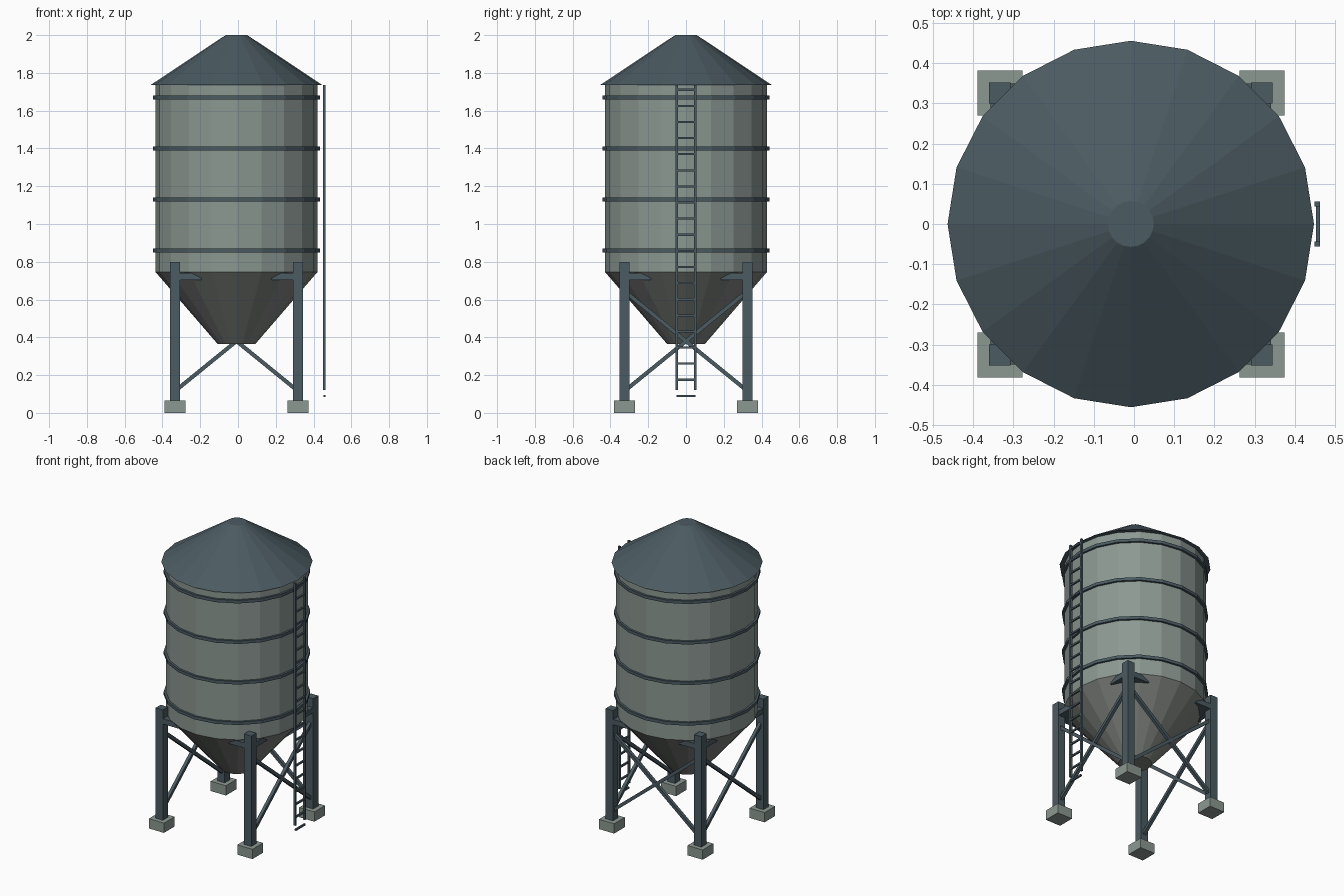
import bpy
import math
from mathutils import Vector

cube = bpy.data.objects.get("Cube")
if cube:
    bpy.data.objects.remove(cube, do_unlink=True)

SIDES = 20
CX = -0.008          # tank axis; the ladder balances the width
LEG = 0.326          # leg offset from the tank axis


def srgb(r, g, b):
    def lin(c):
        c /= 255
        return c / 12.92 if c <= 0.04045 else ((c + 0.055) / 1.055) ** 2.4
    return (lin(r), lin(g), lin(b), 1)


def make_material(name, color):
    m = bpy.data.materials.new(name)
    m.use_nodes = True
    m.diffuse_color = color
    m.node_tree.nodes["Principled BSDF"].inputs["Base Color"].default_value = color
    return m


steel = make_material("dark_slate_steel", srgb(75, 91, 98))
galvanised = make_material("galvanised_grey", srgb(140, 152, 146))
hopper_grey = make_material("hopper_grey", srgb(124, 128, 124))


def finish(name, mat):
    ob = bpy.context.object
    ob.name = name
    ob.data.name = name
    ob.data.materials.append(mat)
    return ob


def frustum(name, mat, r_low, r_high, z_low, z_high):
    bpy.ops.mesh.primitive_cone_add(
        vertices=SIDES, radius1=r_low, radius2=r_high, depth=z_high - z_low,
        location=(CX, 0, (z_low + z_high) / 2), rotation=(0, 0, math.pi / 2))
    return finish(name, mat)


def box(name, mat, center, size):
    bpy.ops.mesh.primitive_cube_add(size=1, location=center)
    ob = finish(name, mat)
    ob.scale = size
    return ob


def beam(name, mat, a, b, thick):
    a, b = Vector(a), Vector(b)
    ob = box(name, mat, (a + b) / 2, (thick, thick, (b - a).length))
    ob.rotation_mode = 'QUATERNION'
    ob.rotation_quaternion = (b - a).to_track_quat('Z', 'Y')
    return ob


# Tank, roof and hopper
frustum("tank_wall", galvanised, 0.428, 0.428, 0.745, 1.737)
frustum("roof", steel, 0.456, 0.057, 1.735, 2.0)
frustum("hopper", hopper_grey, 0.1, 0.428, 0.365, 0.745)

# Hoops around the tank
for i in range(4):
    z = 0.86 + 0.27 * i
    frustum(f"hoop_{i + 1}", steel, 0.442, 0.442, z - 0.01, z + 0.01)

# Legs, footings and support plates
for sx, side in ((-1, "right"), (1, "left")):
    for sy, end in ((-1, "front"), (1, "back")):
        x, y = CX + sx * LEG, sy * LEG
        tag = f"{end}_{side}"
        box(f"{tag}_leg", steel, (x, y, 0.432), (0.053, 0.053, 0.736))
        box(f"{tag}_footing", galvanised, (x, y, 0.0325), (0.112, 0.112, 0.065))
        box(f"{tag}_support_plate", steel,
            (CX + sx * 0.267, sy * 0.267, 0.722), (0.165, 0.165, 0.035))

# Cross braces on the back and both sides; the front stays open
corners = {"back": ((-1, 1), (1, 1)),
           "left": ((1, -1), (1, 1)),
           "right": ((-1, -1), (-1, 1))}
for side, pair in corners.items():
    for n, (low, high) in enumerate((pair, pair[::-1])):
        beam(f"{side}_brace_{n + 1}", steel,
             (CX + low[0] * LEG, low[1] * LEG, 0.115),
             (CX + high[0] * LEG, high[1] * LEG, 0.645), 0.021)

# Ladder
for s, side in ((-1, "front"), (1, "back")):
    box(f"ladder_{side}_rail", steel, (0.456, s * 0.05, 0.928), (0.014, 0.013, 1.615))
for i in range(20):
    box(f"ladder_rung_{i + 1}", steel, (0.458, 0, 0.09 + 0.0853 * i), (0.011, 0.1, 0.011))
